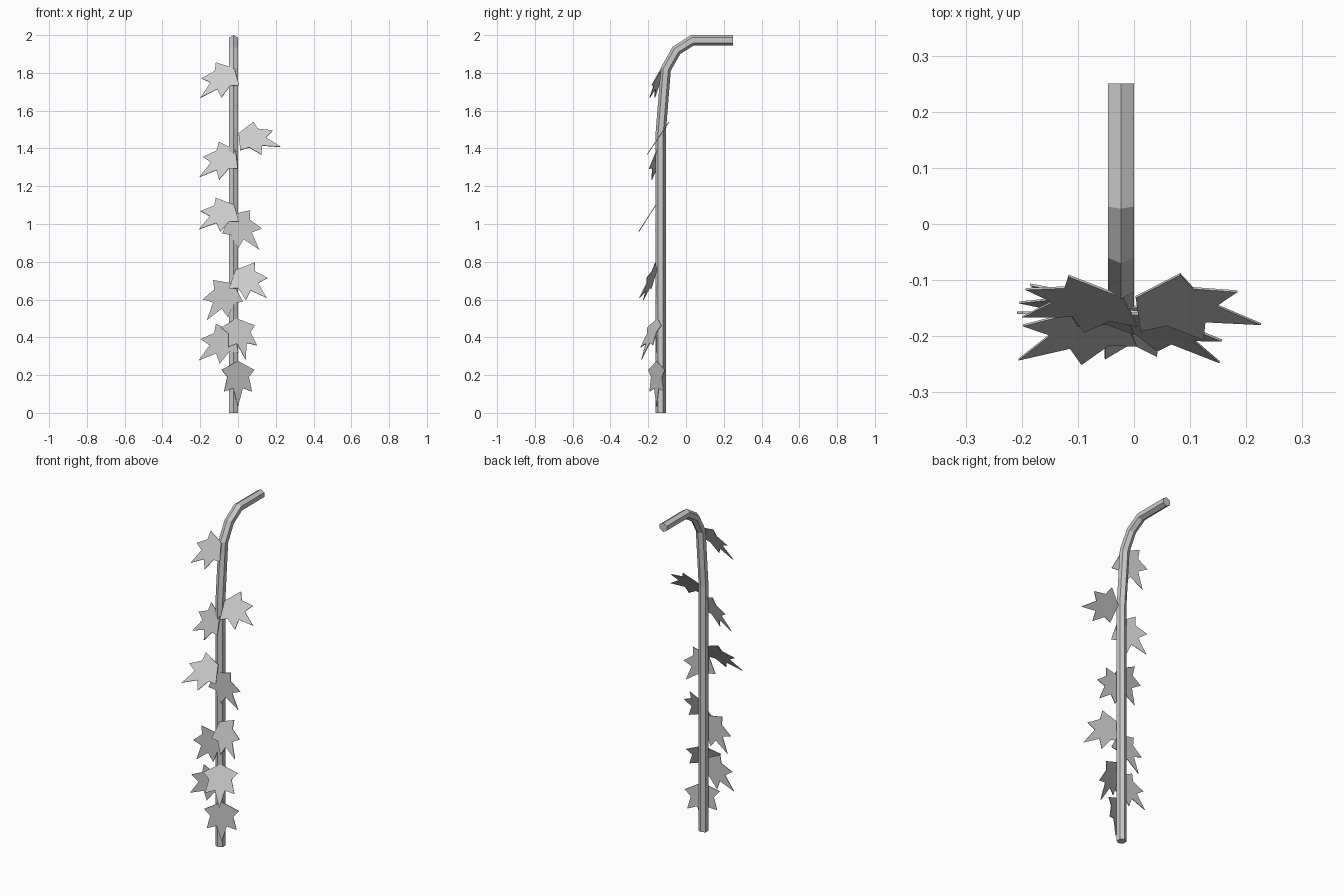
import bpy, bmesh, math
from mathutils import Vector

if "Cube" in bpy.data.objects:
    bpy.data.objects.remove(bpy.data.objects["Cube"])


def make_object(name, bm):
    bmesh.ops.recalc_face_normals(bm, faces=bm.faces)
    me = bpy.data.meshes.new(name)
    bm.to_mesh(me)
    bm.free()
    ob = bpy.data.objects.new(name, me)
    bpy.context.collection.objects.link(ob)
    return ob


# Six-sided stem swept along a path of (y, z) points, with mitred bends
STEM_X, STEM_R = -0.0233, 0.027
path = [Vector((STEM_X, y, z)) for y, z in
        [(-0.134, 0), (-0.134, 1.48), (-0.107, 1.82), (-0.05, 1.92), (0.035, 1.973), (0.25, 1.973)]]
bm = bmesh.new()
rings = []
for i, p in enumerate(path):
    d_in = (p - path[max(i - 1, 0)]).normalized()
    d_out = (path[min(i + 1, len(path) - 1)] - p).normalized()
    t = (d_in + d_out).normalized()
    ref = d_out if d_out.length else d_in
    miter = 1 / t.dot(ref)
    side = Vector((1, 0, 0))
    normal = side.cross(t)
    rings.append([bm.verts.new(p + STEM_R * (normal * math.cos(a) * miter + side * math.sin(a)))
                  for a in (k * math.pi / 3 for k in range(6))])
for a, b in zip(rings, rings[1:]):
    for k in range(6):
        bm.faces.new((a[k], a[(k + 1) % 6], b[(k + 1) % 6], b[k]))
bm.faces.new(rings[0])
bm.faces.new(rings[-1])
make_object("stem", bm)

# Half outline of a five-lobed leaf: (radius, angle from the midrib)
HALF = [(0.108, 64), (0.106, 37), (0.182, 27), (0.147, 11)]
LENGTH, THICK = 0.24, 0.004


def leaf(name, base, tip, facing):
    base, tip, n = Vector(base), Vector(tip), Vector(facing).normalized()
    axis = tip - base
    axis = (axis - n * axis.dot(n)).normalized()
    lateral = n.cross(axis)
    polar = [(0, 0)] + HALF + [(LENGTH, 0)] + [(r, -a) for r, a in reversed(HALF)]
    bm = bmesh.new()
    verts = []
    for r, a in polar:
        a = math.radians(a)
        verts.append(bm.verts.new(base + r * (axis * math.cos(a) + lateral * math.sin(a)) - n * THICK / 2))
    face = bm.faces.new(verts)
    ext = bmesh.ops.extrude_face_region(bm, geom=[face], use_keep_orig=True)
    bmesh.ops.translate(bm, vec=n * THICK,
                        verts=[g for g in ext["geom"] if isinstance(g, bmesh.types.BMVert)])
    make_object(name, bm)


# Leaves from bottom to top: base, tip, facing direction
LEAVES = [
    ((0, -0.155, 0.275), (0, -0.155, 0.03), (0.45, -0.89, 0)),
    ((-0.02, -0.158, 0.425), (-0.205, -0.158, 0.28), (0, -1, 0)),
    ((-0.01, -0.15, 0.5), (0.04, -0.235, 0.28), (0.39, -1, 0.48)),
    ((-0.025, -0.16, 0.685), (-0.156, -0.16, 0.503), (0, -1, 0)),
    ((-0.012, -0.155, 0.757), (0.146, -0.243, 0.614), (-0.22, -1, 0.37)),
    ((-0.04, -0.16, 1.048), (0.114, -0.16, 0.862), (0, -1, 0)),
    ((-0.02, -0.16, 1.1), (-0.212, -0.247, 0.97), (0, -1, 0.64)),
    ((-0.013, -0.155, 1.392), (-0.212, -0.14, 1.243), (-0.35, -1, 0.36)),
    ((0.003, -0.13, 1.48), (0.227, -0.178, 1.407), (0, -1, 0.67)),
    ((-0.02, -0.13, 1.825), (-0.195, -0.165, 1.672), (-0.24, -1, 0.5)),
]
for i, args in enumerate(LEAVES, 1):
    leaf(f"leaf_{i}", *args)
